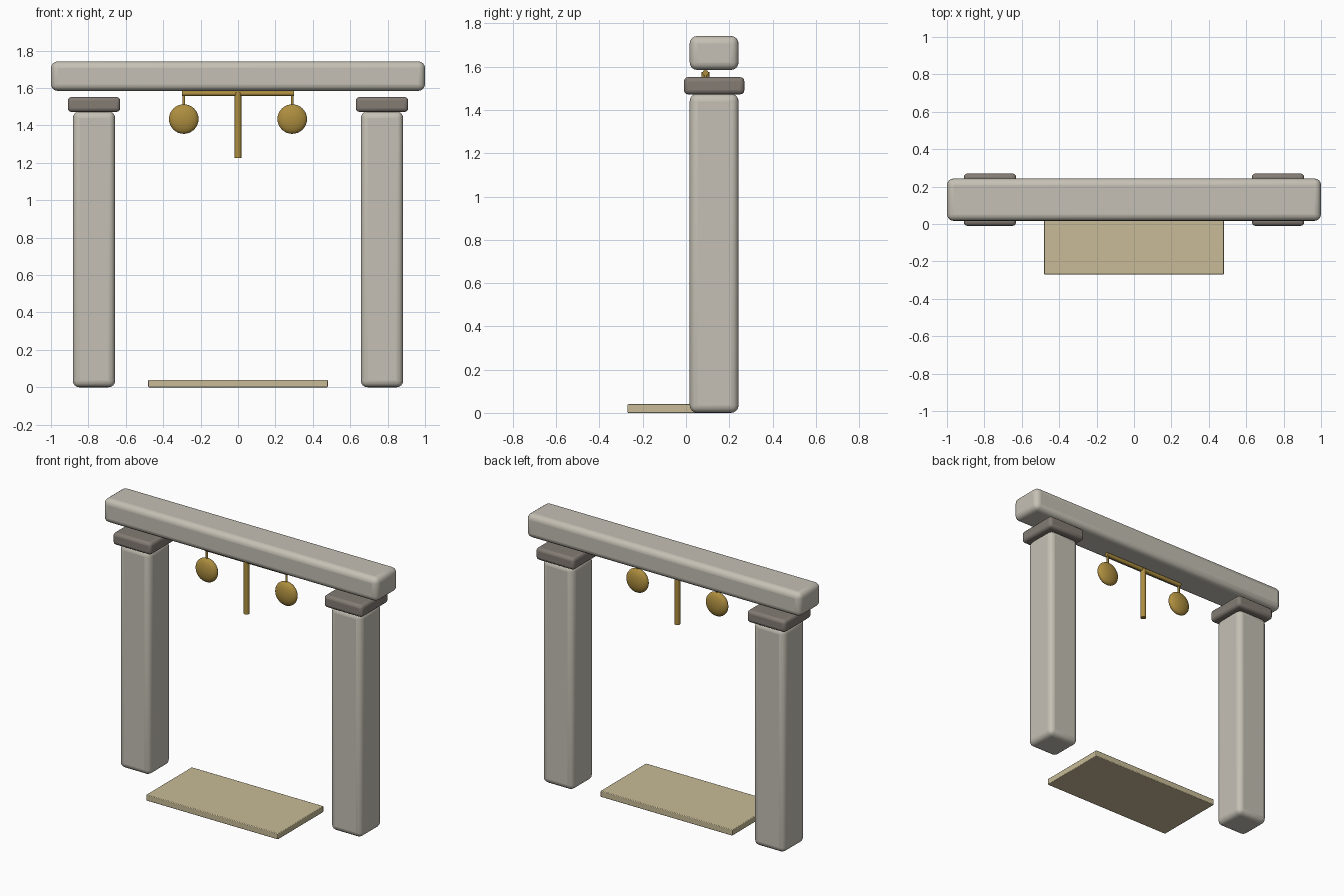
import bpy
from math import pi

if "Cube" in bpy.data.objects:
    bpy.data.objects.remove(bpy.data.objects["Cube"])


def mat(name, rgb):
    m = bpy.data.materials.new(name)
    m.diffuse_color = (*rgb, 1)
    m.use_nodes = True
    m.node_tree.nodes["Principled BSDF"].inputs["Base Color"].default_value = m.diffuse_color
    return m


STONE = mat("pale_stone", (0.56, 0.53, 0.46))
DARK = mat("dark_stone", (0.23, 0.20, 0.175))
BRASS = mat("brass", (0.42, 0.27, 0.05))
WOOD = mat("pale_wood", (0.58, 0.50, 0.31))


def finish(name, m):
    o = bpy.context.object
    o.name = name
    o.data.materials.append(m)
    bpy.ops.object.shade_smooth_by_angle(angle=0.7)
    return o


def block(name, lo, hi, bevel, segs, m):
    """Box between two corners with rounded edges."""
    bpy.ops.mesh.primitive_cube_add(size=1, location=[(a + b) / 2 for a, b in zip(lo, hi)])
    o = bpy.context.object
    o.scale = [b - a for a, b in zip(lo, hi)]
    bpy.ops.object.transform_apply(location=False, rotation=False, scale=True)
    b = o.modifiers.new("round", "BEVEL")
    b.width, b.segments = bevel, segs
    return finish(name, m)


def rod(name, loc, r, length, rot=(0, 0, 0)):
    bpy.ops.mesh.primitive_cylinder_add(vertices=20, radius=r, depth=length, location=loc, rotation=rot)
    return finish(name, BRASS)


# stone frame: posts, caps and lintel
for side, s in (("left", -1), ("right", 1)):
    x = 0.77 * s
    block(side + "_post", (x - 0.113, 0.017, 0), (x + 0.113, 0.243, 1.475), 0.035, 4, STONE)
    block(side + "_cap", (x - 0.14, -0.01, 1.472), (x + 0.14, 0.27, 1.552), 0.02, 3, DARK)
block("lintel", (-1, 0.017, 1.585), (1, 0.243, 1.742), 0.035, 4, STONE)

# threshold slab
block("threshold", (-0.48, -0.27, 0), (0.48, 0.205, 0.04), 0.004, 2, WOOD)

# brass hanging bar, centre rod and two flattened bobs
Y = 0.09
rod("hanging_bar", (0, Y, 1.571), 0.0135, 0.60, (0, pi / 2, 0))
rod("centre_rod", (0, Y, 1.40), 0.018, 0.35)
for side, s in (("left", -1), ("right", 1)):
    rod(side + "_hanger", (0.29 * s, Y, 1.535), 0.007, 0.07)
    bpy.ops.mesh.primitive_uv_sphere_add(segments=32, ring_count=16, radius=0.079,
                                         location=(0.29 * s, Y, 1.434))
    bpy.context.object.scale = (1, 0.42, 1)
    bpy.ops.object.transform_apply(location=False, rotation=False, scale=True)
    finish(side + "_bob", BRASS)
